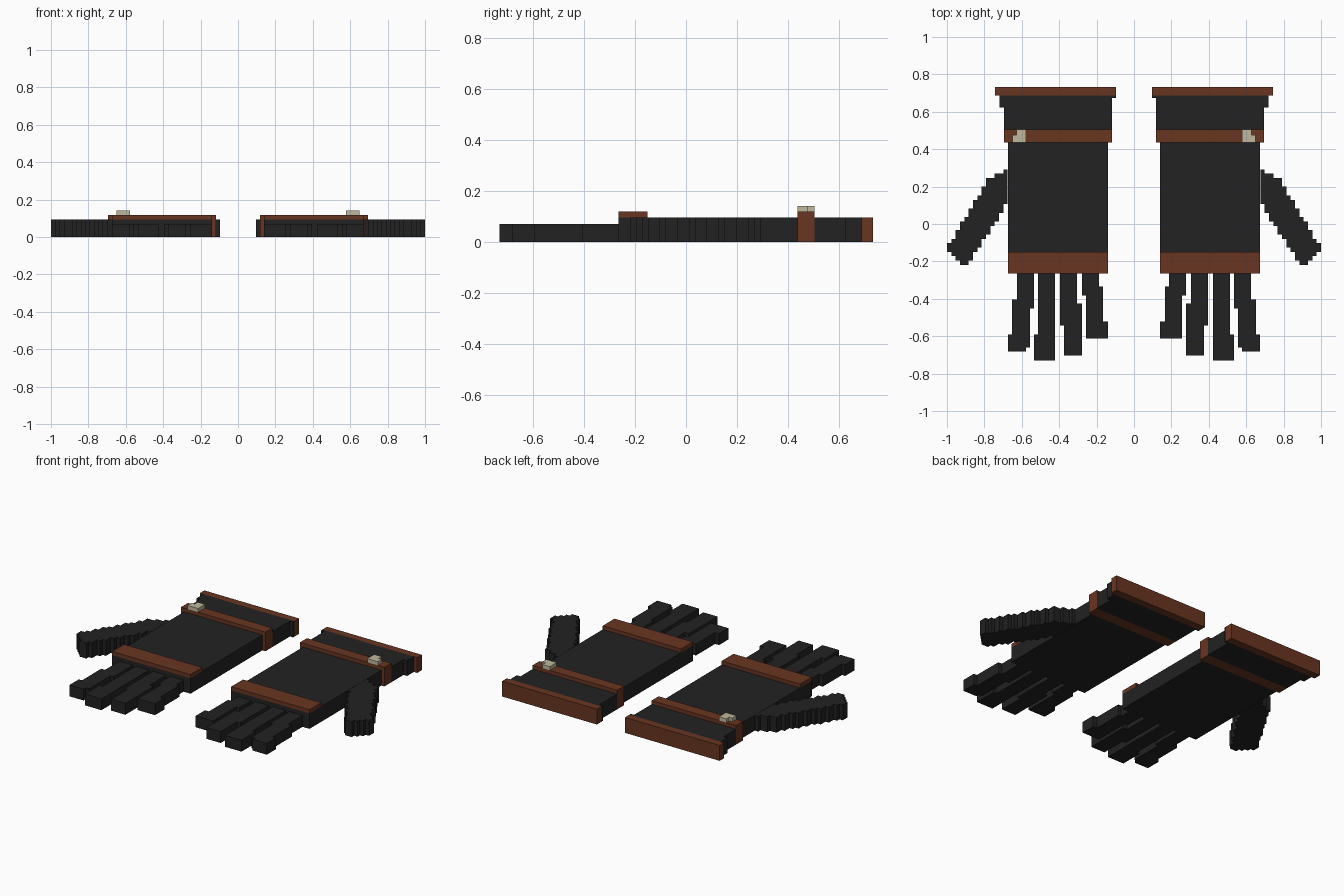
import bpy, bmesh

cube = bpy.data.objects.get("Cube")
if cube:
    bpy.data.objects.remove(cube, do_unlink=True)


def make_material(name, rgb):
    mat = bpy.data.materials.new(name)
    mat.use_nodes = True
    colour = (*rgb, 1.0)
    mat.diffuse_color = colour
    mat.node_tree.nodes["Principled BSDF"].inputs["Base Color"].default_value = colour
    return mat


BLACK = make_material("black leather", (0.016, 0.016, 0.016))
BROWN = make_material("brown leather", (0.14, 0.036, 0.015))
BONE = make_material("pale buckle", (0.53, 0.48, 0.34))


def prism(bm, outline, z0, z1, side):
    """Extrude a flat outline from z0 to z1, mirrored by side."""
    base = bm.faces.new([bm.verts.new((side * x, y, z0)) for x, y in outline])
    top = bmesh.ops.extrude_face_region(bm, geom=[base])["geom"]
    verts = [v for v in top if isinstance(v, bmesh.types.BMVert)]
    bmesh.ops.translate(bm, vec=(0, 0, z1 - z0), verts=verts)


def part(name, mat, side, outlines, z0, z1):
    bm = bmesh.new()
    for outline in outlines:
        prism(bm, outline, z0, z1, side)
    bmesh.ops.recalc_face_normals(bm, faces=bm.faces)
    mesh = bpy.data.meshes.new(name)
    bm.to_mesh(mesh)
    bm.free()
    mesh.materials.append(mat)
    bpy.context.collection.objects.link(bpy.data.objects.new(name, mesh))


def rect(x0, x1, y0, y1):
    return [(x0, y0), (x1, y0), (x1, y1), (x0, y1)]


STEP = 0.0232   # size of one stair step
THICK = 0.095   # glove thickness
RAISED = 0.118  # top of the bands
KNUCKLE = -0.265
PALM_IN, PALM_OUT = 0.139, 0.674
BAND_IN, BAND_OUT = 0.118, 0.695


def thumb_outline():
    """Staircase outline of the slanted thumb."""
    outer, inner = [], []
    for i in range(22):
        top = 0.292 - i * STEP
        y = top - STEP / 2
        far = min(0.77 + 0.61 * (0.25 - y), 0.70 + 1.75 * (0.285 - y),
                  0.935 + 1.06 * (y + 0.21), 1.0)
        near = max(PALM_OUT, 0.695 + 0.645 * (0.083 - y))
        far, near = (1 - round((1 - x) / STEP) * STEP for x in (far, near))
        near = max(near, PALM_OUT)
        far = max(far, near + STEP)
        outer += [(far, top), (far, top - STEP)]
        inner += [(near, top), (near, top - STEP)]
    return outer + inner[::-1]


# Each finger is a chain of offset blocks
FINGERS = {
    "index_finger": [(0.535, 0.626, -0.452, KNUCKLE), (0.556, 0.652, -0.66, -0.404),
                     (0.578, 0.674, -0.682, -0.591)],
    "middle_finger": [(0.422, 0.513, -0.73, KNUCKLE), (0.422, 0.535, -0.73, -0.591)],
    "ring_finger": [(0.305, 0.396, -0.543, KNUCKLE), (0.278, 0.374, -0.703, -0.425)],
    "little_finger": [(0.187, 0.278, -0.382, KNUCKLE), (0.166, 0.257, -0.57, -0.334),
                      (0.139, 0.257, -0.612, -0.521)],
}

for prefix, side in (("left", 1), ("right", -1)):
    # Hand
    part(prefix + "_palm", BLACK, side, [rect(PALM_IN, PALM_OUT, KNUCKLE, 0.436)], 0, THICK)
    part(prefix + "_thumb", BLACK, side, [thumb_outline()], 0, THICK)
    for name, blocks in FINGERS.items():
        part(f"{prefix}_{name}", BLACK, side, [rect(*b) for b in blocks], 0, 0.07)

    # Flared cuff
    part(prefix + "_cuff", BLACK, side,
         [rect(BAND_IN, BAND_OUT, 0.504, 0.623),
          rect(BAND_IN, 0.72, 0.623, 0.675),
          rect(0.096, 0.72, 0.675, 0.688)], 0, THICK)

    # Brown bands and trim
    part(prefix + "_knuckle_band", BROWN, side,
         [rect(PALM_IN, PALM_OUT, KNUCKLE, -0.15)], THICK, RAISED)
    part(prefix + "_wrist_band", BROWN, side,
         [rect(BAND_IN, BAND_OUT, 0.436, 0.504)], 0, RAISED)
    part(prefix + "_cuff_trim", BROWN, side, [rect(0.096, 0.743, 0.688, 0.733)], 0, THICK)

    # Buckle
    part(prefix + "_buckle", BONE, side,
         [[(0.578, 0.436), (0.65, 0.436), (0.65, 0.475), (0.628, 0.475),
           (0.628, 0.504), (0.578, 0.504)]], RAISED, 0.141)
